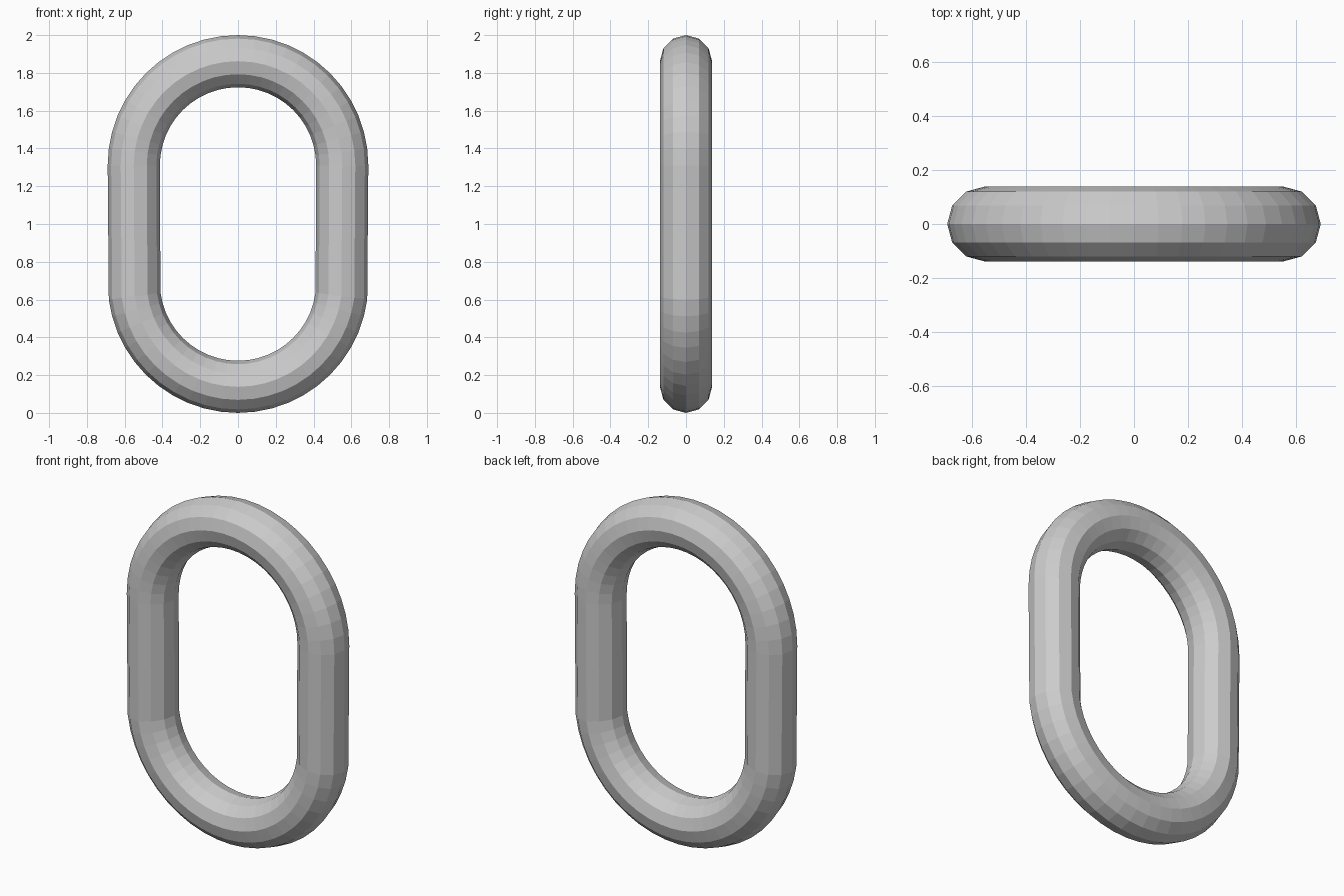
import bpy, bmesh
from math import sin, cos, pi

if "Cube" in bpy.data.objects:
    bpy.data.objects.remove(bpy.data.objects["Cube"])

R, r = 0.552, 0.138        # bend radius and tube radius
SIDES, STEPS = 12, 24      # tube sides, segments per half turn
Z_TOP, Z_LOW = 2 - R - r, R + r

# Path stations: full upper bend, then lower bend without its end points
stations = [(pi * i / STEPS, Z_TOP) for i in range(STEPS + 1)]
stations += [(pi + pi * i / STEPS, Z_LOW) for i in range(1, STEPS)]

# Sweep a 12-sided ring around the closed path
bm = bmesh.new()
rings = []
for a, zc in stations:
    ring = []
    for k in range(SIDES):
        t = 2 * pi * k / SIDES
        d = R + r * cos(t)
        ring.append(bm.verts.new((d * cos(a), r * sin(t), zc + d * sin(a))))
    rings.append(ring)
for i, ring in enumerate(rings):
    nxt = rings[(i + 1) % len(rings)]
    for k in range(SIDES):
        j = (k + 1) % SIDES
        bm.faces.new((ring[k], nxt[k], nxt[j], ring[j]))
bmesh.ops.recalc_face_normals(bm, faces=bm.faces)

mesh = bpy.data.meshes.new("chain_link")
bm.to_mesh(mesh)
bm.free()
link = bpy.data.objects.new("chain_link", mesh)
bpy.context.collection.objects.link(link)
